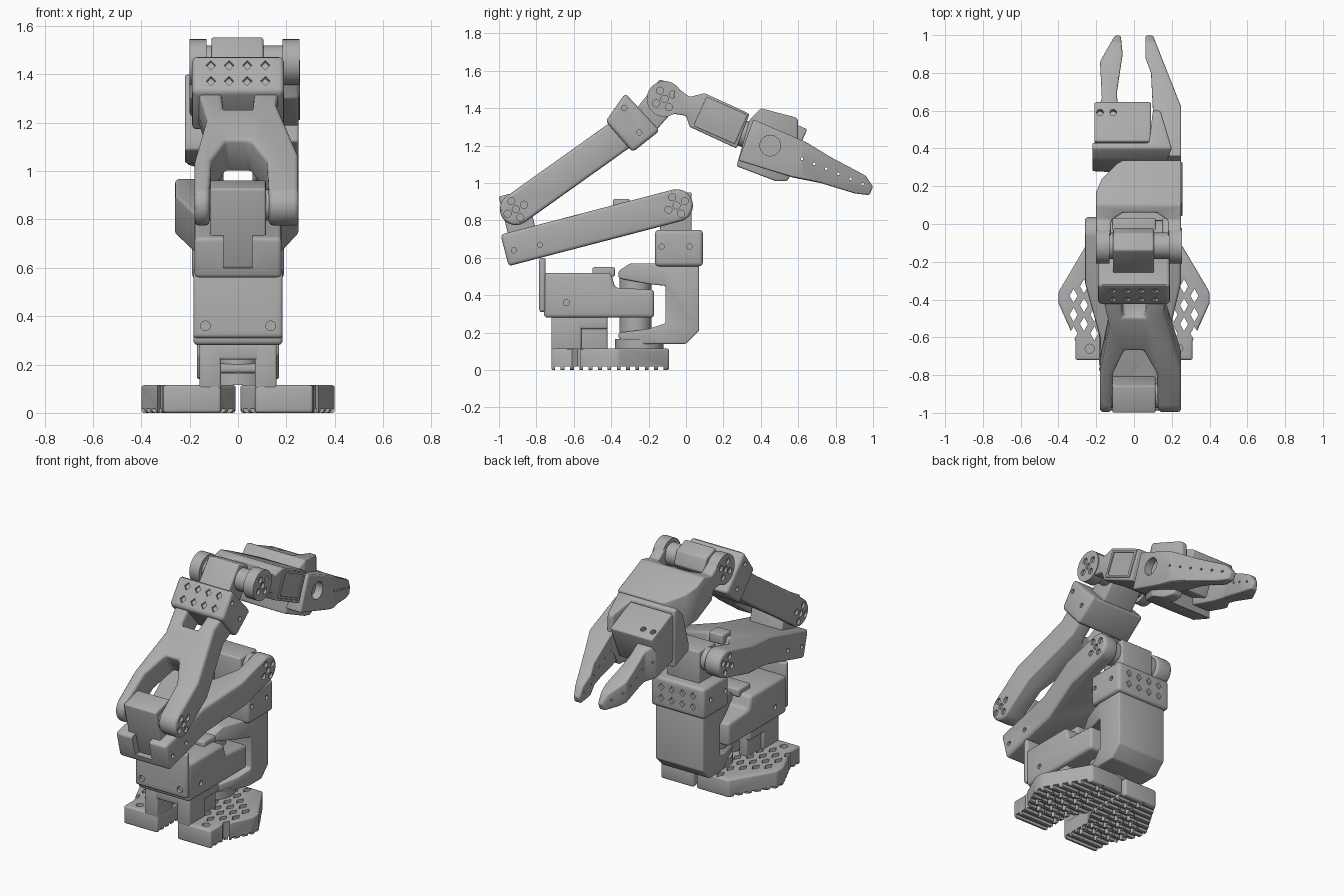
import bpy, bmesh
from math import sin, cos, pi, atan2, hypot, radians
from mathutils import Matrix, Vector

default_cube = bpy.data.objects.get("Cube")
if default_cube:
    bpy.data.objects.remove(default_cube, do_unlink=True)

grey = bpy.data.materials.new("light grey plastic")
grey.use_nodes = True
grey.diffuse_color = (0.42, 0.42, 0.42, 1)
grey.node_tree.nodes["Principled BSDF"].inputs["Base Color"].default_value = grey.diffuse_color

AXES = {
    "x": Matrix(((0, 0, 1), (1, 0, 0), (0, 1, 0))),
    "y": Matrix(((1, 0, 0), (0, 0, -1), (0, 1, 0))),
    "z": Matrix.Identity(3),
}


def make_object(name, mesh_builder):
    mesh = bpy.data.meshes.new(name)
    mesh_builder.to_mesh(mesh)
    mesh_builder.free()
    mesh.materials.append(grey)
    part = bpy.data.objects.new(name, mesh)
    bpy.context.collection.objects.link(part)
    return part


def prism(name, outline, axis, low, high, bevel=0.0):
    """Extrude an outline along a named axis between two coordinates."""
    bm = bmesh.new()
    sign = -1 if axis == "y" else 1
    face = bm.faces.new([bm.verts.new(AXES[axis] @ Vector((u, v, sign * low))) for u, v in outline])
    offset = AXES[axis] @ Vector((0, 0, sign * (high - low)))
    extruded = bmesh.ops.extrude_face_region(bm, geom=[face])["geom"]
    bmesh.ops.translate(bm, vec=offset, verts=[g for g in extruded if isinstance(g, bmesh.types.BMVert)])
    bmesh.ops.recalc_face_normals(bm, faces=bm.faces)
    part = make_object(name, bm)
    return soften(part, bevel) if bevel else part


def box(name, x_range, y_range, z_range, bevel=0.01):
    (a, b), (c, d) = x_range, y_range
    return prism(name, [(a, c), (b, c), (b, d), (a, d)], "z", *z_range, bevel)


def apply_modifiers(part):
    bpy.context.view_layer.update()
    evaluated = part.evaluated_get(bpy.context.evaluated_depsgraph_get())
    mesh = bpy.data.meshes.new_from_object(evaluated)
    part.modifiers.clear()
    part.data = mesh
    return part


def soften(part, width=0.012):
    bevel = part.modifiers.new("rounded edges", "BEVEL")
    bevel.width, bevel.segments = width, 3
    bevel.angle_limit = radians(25)
    return apply_modifiers(part)


def carve(part, tool, operation="DIFFERENCE"):
    boolean = part.modifiers.new("carve", "BOOLEAN")
    boolean.operation, boolean.solver, boolean.object = operation, "EXACT", tool
    apply_modifiers(part)
    bpy.data.objects.remove(tool, do_unlink=True)
    return part


def rods(name, centres, direction, radius, length, sides=24, stretch=1.0):
    """One or more cylinders; four sides and a stretch give diamonds."""
    bm = bmesh.new()
    turn = Vector(direction).to_track_quat("Z", "Y").to_matrix().to_4x4()
    shape = Matrix.Diagonal((1, stretch, 1, 1))
    for centre in centres:
        bmesh.ops.create_cone(bm, cap_ends=True, segments=sides, radius1=radius, radius2=radius,
                              depth=length, matrix=Matrix.Translation(centre) @ turn @ shape)
    return make_object(name, bm)


def drill(part, centres, direction, radius, length, sides=16, stretch=1.0):
    return carve(part, rods("drill", centres, direction, radius, length, sides, stretch))


def crossed(name, side, top, bevel=0.012):
    """Solid whose side view and top view follow the two outlines."""
    part = prism(name, side, "x", -0.5, 0.5)
    carve(part, prism("tool", top, "z", -1, 2), "INTERSECT")
    return soften(part, bevel)


def link(name, start, end, half, outline):
    """Arm link with a round end at start and a plan outline along its length."""
    dy, dz = end[0] - start[0], end[1] - start[1]
    angle = atan2(dz, dy)
    arc = [(half * cos(t), half * sin(t)) for t in [pi / 2 + pi * i / 16 for i in range(17)]]
    length = hypot(dy, dz)
    part = prism(name, arc + [(length, -half), (length, half)], "x", -0.5, 0.5)
    carve(part, prism("tool", outline, "z", -1, 1), "INTERSECT")
    soften(part, 0.018)
    part.data.transform(Matrix.Translation((0, *start)) @ Matrix.Rotation(angle, 4, "X"))
    return part


def screw_pattern(x, y, z, spread=0.05):
    return [(x, y, z)] + [(x, y + spread * cos(t), z + spread * sin(t))
                          for t in [pi * k / 2 + 0.5 for k in range(4)]]


# Base: two lattice feet with grooved undersides
foot = [(0.07, -0.72), (0.31, -0.72), (0.31, -0.62), (0.4, -0.42), (0.4, -0.36),
        (0.24, -0.09), (0.01, -0.09), (0.01, -0.4), (0.07, -0.5)]
for side, word in ((1, "left"), (-1, "right")):
    pad = prism(word + "_foot", [(side * x, y) for x, y in foot], "z", 0, 0.115, 0.012)
    lattice = [(side * (0.1 + 0.055 * i), -0.58 + 0.1 * j + 0.05 * (i % 2), 0.06)
               for i in range(6) for j in range(5)
               if 0.1 + 0.055 * i < 0.36 - max(0, 0.1 * j - 0.2) and (i < 5 or 0 < j < 3)]
    drill(pad, lattice, (0, 0, 1), 0.021, 0.3, 4, 1.8)
    drill(pad, [(side * 0.235, -0.66, 0.115)], (0, 0, 1), 0.024, 0.08)
    for row in range(12):
        y = -0.7 + 0.05 * row
        carve(pad, box("groove", (-0.5, 0.5), (y, y + 0.03), (-0.1, 0.018), 0))
    box(word + "_pillar", sorted((side * 0.07, side * 0.16)), (-0.72, -0.56), (0.1, 0.29))
    box(word + "_rear_pillar", sorted((side * 0.08, side * 0.14)), (-0.57, -0.42), (0.1, 0.29))
box("pillar_bridge", (-0.16, 0.16), (-0.72, -0.42), (0.22, 0.29))

# Base motor housing and front cover plate
housing = prism("motor_housing", [(-0.76, 0.28), (-0.17, 0.28), (-0.17, 0.43), (-0.38, 0.44),
                                  (-0.4, 0.52), (-0.76, 0.52)], "x", -0.185, 0.185, 0.02)
drill(housing, [(s * 0.185, -0.64, 0.36) for s in (-1, 1)], (1, 0, 0), 0.016, 0.03)
box("housing_motor", (-0.11, 0.11), (-0.5, -0.38), (0.5, 0.55))
cover = box("front_cover", (-0.185, 0.185), (-0.785, -0.75), (0.31, 0.6), 0.015)
drill(cover, [(s * 0.135, -0.785, 0.36) for s in (-1, 1)], (0, 1, 0), 0.02, 0.04)
rods("turning_axle", [(0, -0.27, 0.31)], (0, 0, 1), 0.085, 0.36, 32)
rods("turning_disc", [(0, -0.25, 0.14)], (0, 0, 1), 0.13, 0.05, 32)

# Rotating shoulder bracket, its collar and motor
crossed("shoulder_bracket",
        [(-0.36, 0.17), (-0.3, 0.14), (0, 0.14), (0.07, 0.21), (0.07, 0.57), (-0.3, 0.57),
         (-0.36, 0.53), (-0.36, 0.49), (-0.2, 0.46), (-0.11, 0.45), (-0.11, 0.25), (-0.2, 0.22),
         (-0.36, 0.2)],
        [(-0.17, 0.1), (0.17, 0.1), (0.17, -0.12), (0.08, -0.36), (-0.08, -0.36), (-0.17, -0.12)])
collar = box("shoulder_collar", (-0.19, 0.19), (-0.165, 0.09), (0.555, 0.75), 0.02)
drill(collar, [(0.075 * i - 0.112, 0.09, z) for i in range(4) for z in (0.62, 0.69)],
      (0, 1, 0), 0.02, 0.04, 4, 1.2)
drill(collar, [(s * 0.19, y, 0.66) for s in (-1, 1) for y in (-0.13, 0.02)], (1, 0, 0), 0.014, 0.03)
box("shoulder_motor", (-0.115, 0.115), (-0.14, 0.03), (0.72, 0.95))
rods("shoulder_axle", [(0, -0.05, 0.88)], (1, 0, 0), 0.07, 0.36, 32)

# Upper arm, forked at the shoulder and notched at the elbow
upper = link("upper_arm", (-0.05, 0.88), (-0.97, 0.64), 0.087,
             [(-0.26, -0.1), (-0.26, 0.25), (-0.18, 0.55), (-0.18, 1), (0.18, 1), (0.18, 0.55),
              (0.25, 0.25), (0.25, -0.1), (0.15, -0.1), (0.15, 0.15), (0.07, 0.28),
              (-0.07, 0.28), (-0.15, 0.15), (-0.15, -0.1)])
carve(upper, box("notch", (-0.06, 0.06), (-1.1, -0.86), (0.6, 0.9), 0))
for x in (-0.26, 0.25):
    drill(upper, screw_pattern(x, -0.05, 0.88), (1, 0, 0), 0.019, 0.03)
drill(upper, [(s * 0.18, y, z) for s in (-1, 1) for y, z in ((-0.92, 0.64), (-0.78, 0.67))],
      (1, 0, 0), 0.014, 0.03)
box("cable_clip", (-0.05, 0.05), (-0.39, -0.3), (0.85, 0.915))

# Elbow motor
elbow = box("elbow_motor", (-0.115, 0.115), (-0.07, 0.08), (-0.16, 0.18))
elbow.data.transform(Matrix.Translation((0, -0.89, 0.77)) @ Matrix.Rotation(radians(14), 4, "X"))
rods("elbow_axle", [(0.03, -0.91, 0.86)], (1, 0, 0), 0.065, 0.38, 32)

# Forearm with a wide fork and a slot below the collar
forearm = link("forearm", (-0.91, 0.86), (-0.32, 1.28), 0.085,
               [(-0.18, -0.1), (-0.18, 0.2), (-0.13, 0.5), (-0.17, 0.72), (-0.07, 0.72),
                (-0.06, 0.57), (0.06, 0.57), (0.07, 0.72), (0.17, 0.72), (0.16, 0.6),
                (0.25, 0.24), (0.25, -0.1), (0.13, -0.1), (0.12, 0.2), (0.05, 0.35),
                (-0.05, 0.35), (-0.11, 0.2), (-0.12, -0.1)])
for x in (-0.18, 0.25):
    drill(forearm, screw_pattern(x, -0.91, 0.86), (1, 0, 0), 0.019, 0.03)
forearm_collar = prism("forearm_collar", [(-0.325, 1.48), (-0.43, 1.33), (-0.285, 1.165), (-0.14, 1.28)],
                       "x", -0.19, 0.19, 0.02)
drill(forearm_collar, [(0.075 * i - 0.112, -0.378 + d * 0.1, 1.405 + d * 0.15)
                       for i in range(4) for d in (-0.22, 0.22)], (0, -0.82, 0.57), 0.02, 0.03, 4, 1.2)
drill(forearm_collar, [(s * 0.19, y, z) for s in (-1, 1) for y, z in ((-0.33, 1.4), (-0.25, 1.27))],
      (1, 0, 0), 0.014, 0.03)

# Wrist motor and its side discs
prism("wrist_motor", [(-0.28, 1.38), (-0.14, 1.555), (-0.05, 1.52), (-0.02, 1.44), (-0.17, 1.27)],
      "x", -0.11, 0.105, 0.01)
rods("wrist_axle", [(0.02, -0.115, 1.45)], (1, 0, 0), 0.07, 0.36, 32)
for word, x in (("right", -0.165), ("left", 0.22)):
    disc = rods(word + "_wrist_disc", [(x, -0.115, 1.45)], (1, 0, 0), 0.095, 0.07, 40)
    face_x = x + (0.035 if x > 0 else -0.035)
    drill(disc, screw_pattern(face_x, -0.115, 1.45), (1, 0, 0), 0.019, 0.03)

# Wrist bracket curving round to the roll motor
crossed("wrist_bracket",
        [(-0.06, 1.52), (0.02, 1.46), (0.1, 1.48), (0.34, 1.37), (0.27, 1.185), (0.02, 1.3),
         (0, 1.36), (-0.07, 1.37)],
        [(0.25, -0.2), (0.25, 0.37), (0, 0.37), (-0.09, 0.32), (-0.17, 0.24), (-0.2, 0.17),
         (-0.2, -0.2), (-0.13, -0.2), (-0.12, 0.02), (-0.06, 0.06), (0.12, 0.06), (0.18, 0.02),
         (0.18, -0.2)], 0.015)
tilt = Matrix.Rotation(radians(-24), 4, "X")
roll = box("roll_motor_panel", (0.24, 0.256), (-0.12, 0.12), (-0.085, 0.085), 0.004)
carve(roll, box("recess", (0.25, 0.3), (-0.1, 0.1), (-0.07, 0.07), 0))
roll.data.transform(Matrix.Translation((0, 0.185, 1.335)) @ tilt)
rods("roll_axle", [(0, 0.34, 1.25)], (0, 0.91, -0.41), 0.07, 0.16, 32)

# Gripper body, its motor and two jaws
crossed("gripper_body",
        [(0.34, 1.34), (0.4, 1.4), (0.59, 1.35), (0.64, 1.27), (0.65, 1.19), (0.54, 1.01),
         (0.48, 1.01), (0.27, 1.09)],
        [(-0.22, 0.28), (0.14, 0.26), (0.2, 0.4), (0.14, 0.6), (0.1, 0.6), (0.08, 0.43),
         (-0.22, 0.43)], 0.02)
motor = box("gripper_motor", (-0.21, 0.09), (-0.13, 0.1), (-0.1, 0.14))
motor.data.transform(Matrix.Translation((0, 0.5, 1.2)) @ tilt)
drill(motor, [(x, 0.55 + dy, 1.31) for x in (-0.18, -0.11) for dy in (-0.06, 0.04)],
      (0, 0.41, 0.91), 0.018, 0.05)
jaw_side = [(0.28, 1.12), (0.36, 1.34), (0.64, 1.22), (0.78, 1.135), (0.96, 1.04), (1, 0.98),
            (0.98, 0.935), (0.9, 0.945), (0.72, 1), (0.57, 1.03)]
fixed = crossed("fixed_jaw", jaw_side,
                [(0.06, 1), (0.1, 1), (0.25, 0.62), (0.25, 0.2), (0.15, 0.2), (0.1, 0.6),
                 (0.09, 0.8), (0.06, 0.88)], 0.01)
drill(fixed, [(0.25, 0.45, 1.2)], (1, 0, 0), 0.055, 0.1, 32)
moving = crossed("moving_jaw", jaw_side,
                 [(-0.07, 1), (-0.1, 1), (-0.18, 0.86), (-0.17, 0.66), (-0.21, 0.6), (-0.21, 0.43),
                  (-0.08, 0.43), (-0.09, 0.7), (-0.06, 0.9)], 0.01)
for jaw, side in ((fixed, 1), (moving, -1)):
    drill(jaw, [(side * 0.16, 0.62 + 0.065 * i, 1.13 - 0.027 * i) for i in range(6)],
          (1, 0, 0), 0.007, 0.3, 10)

# Smooth the rounded surfaces, keep edges crisp
bpy.ops.object.select_all(action="DESELECT")
for part in bpy.context.collection.objects:
    if part.type == "MESH" and grey.name in part.data.materials:
        part.select_set(True)
        bpy.context.view_layer.objects.active = part
bpy.ops.object.shade_smooth_by_angle(angle=radians(30))
